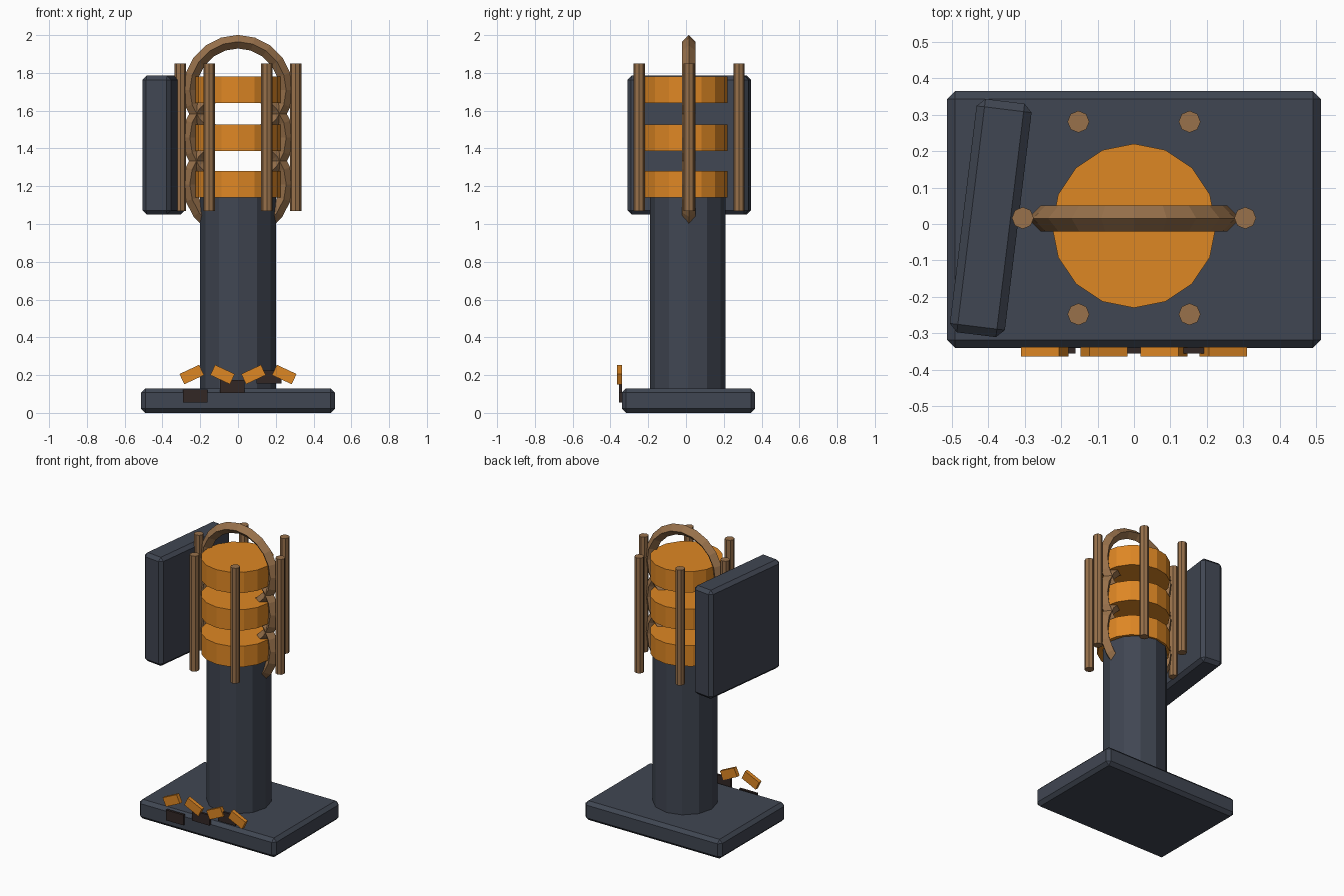
import bpy, bmesh, math
from mathutils import Matrix, Vector

if "Cube" in bpy.data.objects:
    bpy.data.objects.remove(bpy.data.objects["Cube"])


def material(name, r, g, b):
    m = bpy.data.materials.new(name)
    lin = [(c / 255 / 12.92) if c < 11 else ((c / 255 + 0.055) / 1.055) ** 2.4 for c in (r, g, b)]
    m.diffuse_color = (*lin, 1)
    m.use_nodes = True
    m.node_tree.nodes["Principled BSDF"].inputs["Base Color"].default_value = m.diffuse_color
    return m


SLATE = material("slate", 64, 70, 82)
ORANGE = material("orange", 222, 135, 36)
BRONZE = material("bronze", 152, 113, 75)
DARK = material("dark_brown", 50, 39, 37)


def finish(name, bm, mat):
    bmesh.ops.recalc_face_normals(bm, faces=bm.faces)
    me = bpy.data.meshes.new(name)
    bm.to_mesh(me)
    bm.free()
    me.materials.append(mat)
    ob = bpy.data.objects.new(name, me)
    bpy.context.collection.objects.link(ob)
    return ob


def box(name, mat, center, size, axis="Z", degrees=0, bevel=0):
    bm = bmesh.new()
    bmesh.ops.create_cube(bm, size=1)
    bmesh.ops.scale(bm, vec=size, verts=bm.verts)
    if bevel:
        bmesh.ops.bevel(bm, geom=bm.edges[:], offset=bevel, segments=1, affect="EDGES")
    bm.transform(Matrix.Translation(center) @ Matrix.Rotation(math.radians(degrees), 4, axis))
    return finish(name, bm, mat)


def cylinder(name, mat, x, y, z0, z1, radius, sides):
    bm = bmesh.new()
    bmesh.ops.create_cone(bm, cap_ends=True, segments=sides, radius1=radius, radius2=radius,
                          depth=z1 - z0, matrix=Matrix.Translation((x, y, (z0 + z1) / 2)))
    return finish(name, bm, mat)


def ring(name, mat, center, major, minor, segments, sides):
    # upright ring lying in the xz plane
    bm = bmesh.new()
    loops = []
    for i in range(segments):
        a = 2 * math.pi * i / segments
        loop = []
        for j in range(sides):
            b = 2 * math.pi * j / sides
            r = major + minor * math.cos(b)
            loop.append(bm.verts.new(Vector(center) + Vector(
                (r * math.cos(a), minor * math.sin(b), r * math.sin(a)))))
        loops.append(loop)
    for i in range(segments):
        p, q = loops[i], loops[(i + 1) % segments]
        for j in range(sides):
            k = (j + 1) % sides
            bm.faces.new((p[j], p[k], q[k], q[j]))
    return finish(name, bm, mat)


# Base slab and column
box("base", SLATE, (0, 0.0125, 0.065), (1.025, 0.705, 0.13), bevel=0.022)
cylinder("column", SLATE, 0, 0.01, 0.1, 1.145, 0.2, 12)

# Stacked drums, each with an upright ring around it
for i, z in enumerate((1.21, 1.457, 1.71)):
    cylinder(f"drum_{i + 1}", ORANGE, 0, -0.005, z - 0.07, z + 0.07, 0.225, 16)
    ring(f"ring_{i + 1}", BRONZE, (0, 0.015, z), 0.255, 0.036, 20, 4)

# Six posts around the drums
for i in range(6):
    a = math.radians(60 * i)
    cylinder(f"post_{i + 1}", BRONZE, 0.305 * math.cos(a), 0.0165 + 0.305 * math.sin(a),
             1.07, 1.85, 0.03, 8)

# Turned side panel
box("side_panel", SLATE, (-0.393, 0.0165, 1.418), (0.152, 0.645, 0.735), "Z", -7, bevel=0.022)

# Tilted chips and rising steps on the front of the base
for i, x in enumerate((-0.245, -0.082, 0.082, 0.245)):
    box(f"chip_{i + 1}", ORANGE, (x, -0.351, 0.203), (0.115, 0.026, 0.06), "Y", -25 if i % 2 == 0 else 25)
for i in range(3):
    box(f"step_{i + 1}", DARK, (-0.226 + 0.195 * i, -0.347, 0.09 + 0.05 * i), (0.13, 0.016, 0.07))
